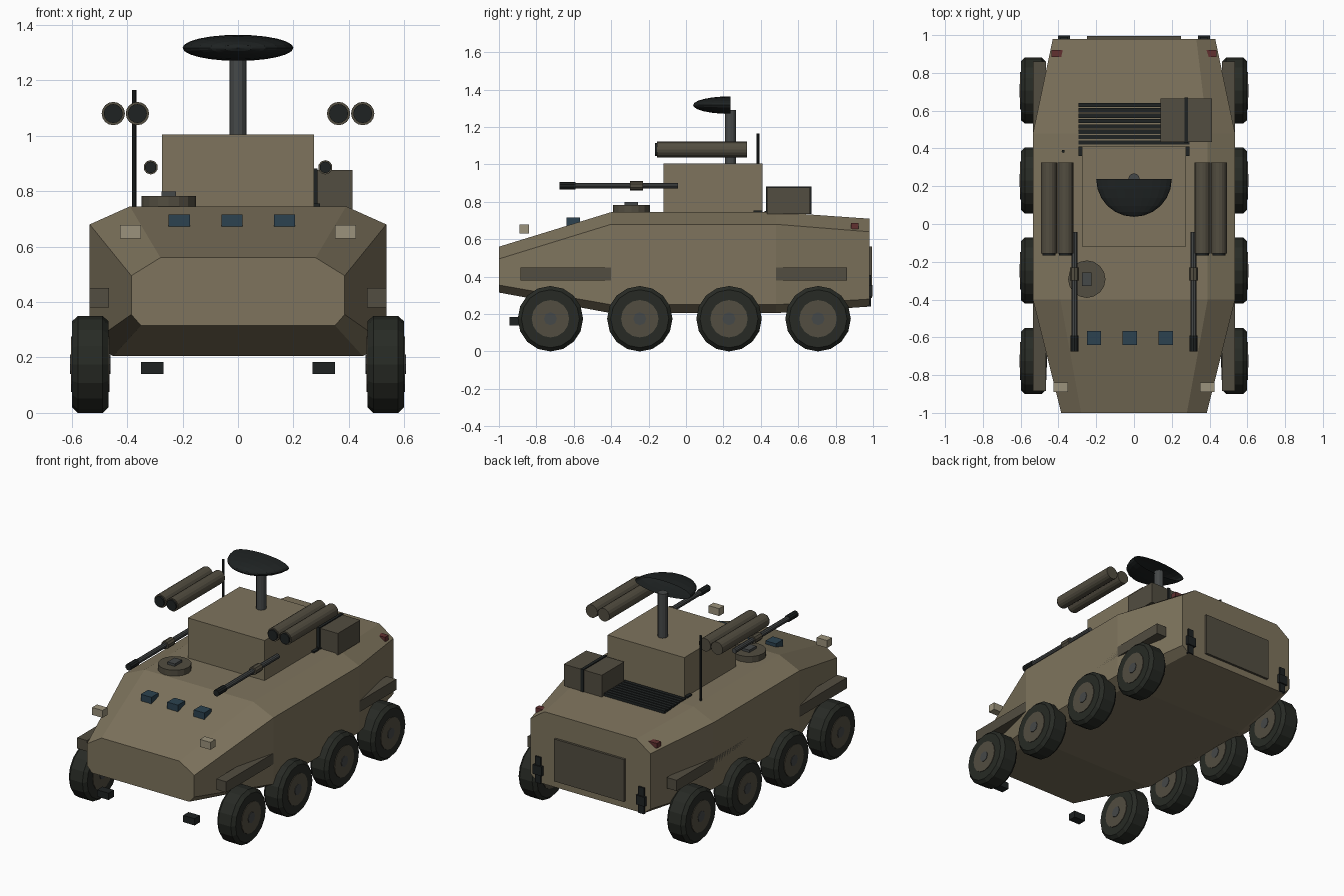
import bpy, bmesh
from math import pi
from mathutils import Matrix, Vector

if "Cube" in bpy.data.objects:
    bpy.data.objects.remove(bpy.data.objects["Cube"])


def mat(name, r, g, b):
    m = bpy.data.materials.new(name)
    m.diffuse_color = (r, g, b, 1)
    m.use_nodes = True
    m.node_tree.nodes["Principled BSDF"].inputs["Base Color"].default_value = m.diffuse_color
    return m


TAN = mat("tan_paint", 0.21, 0.175, 0.11)
DRAB = mat("drab_paint", 0.085, 0.075, 0.052)
RUBBER = mat("rubber", 0.02, 0.023, 0.018)
STEEL = mat("gunmetal", 0.06, 0.065, 0.065)
BLACK = mat("black_metal", 0.013, 0.016, 0.016)
GLASS = mat("glass", 0.025, 0.055, 0.08)
RED = mat("red_lens", 0.12, 0.03, 0.03)
LAMP = mat("lamp_lens", 0.33, 0.29, 0.2)


def finish(name, bm, material):
    bmesh.ops.recalc_face_normals(bm, faces=bm.faces)
    me = bpy.data.meshes.new(name)
    bm.to_mesh(me)
    bm.free()
    me.materials.append(material)
    ob = bpy.data.objects.new(name, me)
    bpy.context.collection.objects.link(ob)
    return ob


def box(name, x, y, z, material):
    """Box from (min, max) ranges."""
    bm = bmesh.new()
    bmesh.ops.create_cube(bm, size=1)
    for v in bm.verts:
        v.co = Vector([(a + b) / 2 + c * (b - a) for (a, b), c in zip((x, y, z), v.co)])
    return finish(name, bm, material)


def lathe(name, profile, origin, axis, material, sides=16):
    """Closed solid of revolution from (position along axis, radius) points."""
    bm = bmesh.new()
    rot = {"x": Matrix.Rotation(pi / 2, 4, "Y"), "y": Matrix.Rotation(-pi / 2, 4, "X"),
           "z": Matrix.Identity(4)}[axis]
    rings = []
    for h, r in profile:
        ring = bmesh.ops.create_circle(bm, segments=sides, radius=r)["verts"]
        for v in ring:
            v.co = rot @ (v.co + Vector((0, 0, h))) + Vector(origin)
        rings.append(ring)
    for a, b in zip(rings, rings[1:]):
        for i in range(sides):
            j = (i + 1) % sides
            bm.faces.new((a[i], a[j], b[j], b[i]))
    bm.faces.new(rings[0])
    bm.faces.new(rings[-1])
    return finish(name, bm, material)


def span(s, a, b):
    return tuple(sorted((s * a, s * b)))


# Hull: half sections (x, z) from bottom to top, lofted along y
sections = [
    (-1.00, [(0.35, 0.315), (0.385, 0.355), (0.385, 0.495), (0.28, 0.56)]),
    (-0.40, [(0.45, 0.205), (0.535, 0.25), (0.535, 0.68), (0.39, 0.745)]),
    (0.48, [(0.45, 0.205), (0.535, 0.25), (0.535, 0.68), (0.39, 0.745)]),
    (0.98, [(0.38, 0.24), (0.43, 0.28), (0.43, 0.64), (0.33, 0.71)]),
]
bm = bmesh.new()
loops = []
for y, half in sections:
    pts = half + [(-x, z) for x, z in reversed(half)]
    loops.append([bm.verts.new((x, y, z)) for x, z in pts])
for a, b in zip(loops, loops[1:]):
    for i in range(8):
        j = (i + 1) % 8
        bm.faces.new((a[i], a[j], b[j], b[i]))
bm.faces.new(loops[0])
bm.faces.new(loops[-1])
finish("hull", bm, TAN)

# Turret, mast and whip antenna
box("turret", (-0.275, 0.275), (-0.12, 0.41), (0.74, 1.005), TAN)
lathe("mast", [(1.0, 0.03), (1.29, 0.03)], (0, 0.238, 0), "z", STEEL, 12)
lathe("whip_antenna", [(0.74, 0.008), (1.165, 0.008)], (-0.375, 0.385, 0), "z", BLACK, 8)

# Radar dish: open half of a flattened sphere, pole pointing forward
bm = bmesh.new()
bmesh.ops.create_uvsphere(bm, u_segments=24, v_segments=12, radius=1,
                          matrix=Matrix.Rotation(pi / 2, 4, "X"))
bmesh.ops.delete(bm, geom=[v for v in bm.verts if v.co.y > 0.01], context="VERTS")
for v in bm.verts:
    v.co = Vector((v.co.x * 0.2, v.co.y * 0.2 + 0.238, v.co.z * 0.047 + 1.317))
finish("radar_dish", bm, BLACK)

# Parts mirrored on both sides
for s, side in ((-1, "left"), (1, "right")):
    box(f"{side}_side_skirt", span(s, 0.465, 0.535), (-0.885, 0.86), (0.38, 0.45), DRAB)

    for n, y in enumerate((-0.725, -0.247, 0.23, 0.706), 1):
        c = (s * 0.533, y, 0.175)
        lathe(f"{side}_tyre_{n}", [(-0.066, 0.155), (-0.045, 0.175), (0.045, 0.175),
                                   (0.066, 0.155)], c, "x", RUBBER)
        lathe(f"{side}_wheel_hub_{n}", [(-0.07, 0.1), (0.07, 0.1)], c, "x", DRAB)
        lathe(f"{side}_hub_cap_{n}", [(-0.073, 0.035), (0.073, 0.035)], c, "x", STEEL, 8)

    # Missile tubes
    for n, x in enumerate((0.363, 0.45), 1):
        c = (s * x, 0, 1.08)
        lathe(f"{side}_missile_tube_{n}", [(-0.155, 0.042), (0.326, 0.042)], c, "y", DRAB)
        lathe(f"{side}_missile_cap_{n}", [(-0.166, 0.034), (-0.15, 0.034)], c, "y", BLACK)

    # Guns
    c = (s * 0.315, 0, 0.886)
    lathe(f"{side}_gun_barrel", [(-0.64, 0.016), (-0.043, 0.016)], c, "y", STEEL, 10)
    lathe(f"{side}_gun_muzzle", [(-0.675, 0.021), (-0.59, 0.021)], c, "y", BLACK, 10)
    lathe(f"{side}_gun_collar", [(-0.3, 0.026), (-0.23, 0.026)], c, "y", DRAB, 10)

    # Lights, hooks and brackets
    box(f"{side}_headlight", span(s, 0.35, 0.425), (-0.89, -0.84), (0.63, 0.678), LAMP)
    box(f"{side}_tail_light", span(s, 0.37, 0.437), (0.883, 0.922), (0.655, 0.686), RED)
    box(f"{side}_front_tow_hook", span(s, 0.268, 0.35), (-0.945, -0.89), (0.14, 0.184), BLACK)
    box(f"{side}_rear_tow_bar", span(s, 0.35, 0.39), (0.97, 0.99), (0.24, 0.41), BLACK)
    box(f"{side}_rear_tow_block", span(s, 0.338, 0.402), (0.97, 0.998), (0.295, 0.355), BLACK)
    box(f"{side}_grille_bracket", span(s, 0.275, 0.295), (0.36, 0.41), (0.74, 0.755), BLACK)

# Commander hatch with periscope
lathe("hatch", [(0.74, 0.099), (0.783, 0.099)], (-0.25, -0.292, 0), "z", DRAB)
box("hatch_periscope", (-0.276, -0.224), (-0.328, -0.256), (0.78, 0.799), STEEL)

# Driver vision blocks
for n, x in enumerate((-0.212, -0.022, 0.168), 1):
    box(f"vision_block_{n}", (x - 0.038, x + 0.038), (-0.64, -0.566), (0.672, 0.715), GLASS)

# Engine grille slats
for n in range(8):
    y = 0.432 + n * 0.0283
    box(f"grille_slat_{n + 1}", (-0.295, 0.295), (y - 0.011, y + 0.011), (0.725, 0.752), BLACK)

# Stowage box with strap
box("stowage_box", (0.14, 0.413), (0.434, 0.664), (0.735, 0.876), DRAB)
box("stowage_strap", (0.267, 0.287), (0.428, 0.67), (0.735, 0.882), BLACK)

# Rear door
box("rear_door", (-0.25, 0.25), (0.97, 0.995), (0.285, 0.56), DRAB)
